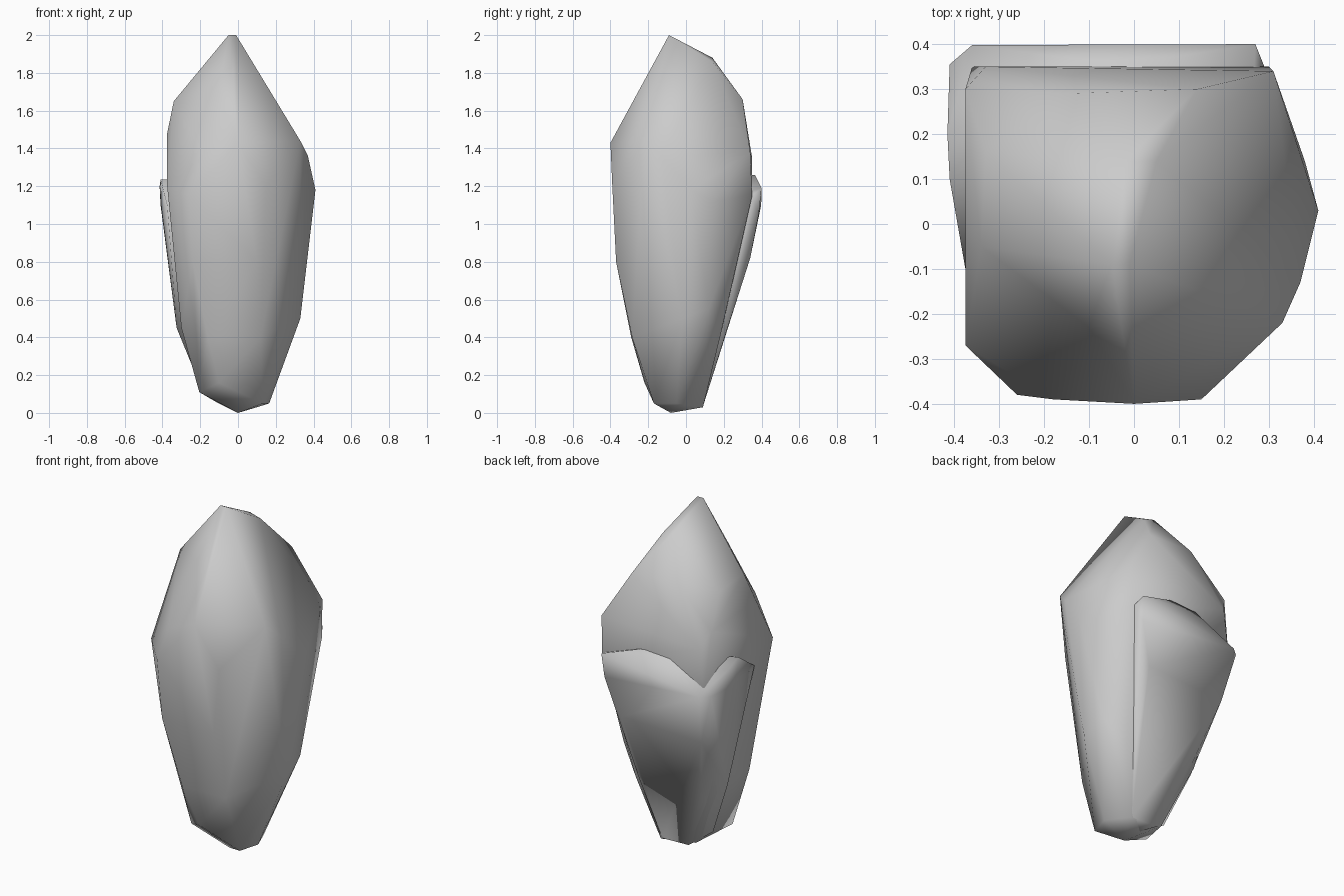
import bpy, bmesh


def hull(name, points):
    """Faceted stone chunk: convex hull of its corner points, smoothly shaded."""
    bm = bmesh.new()
    for p in points:
        bm.verts.new(p)
    res = bmesh.ops.convex_hull(bm, input=bm.verts[:])
    junk = {g for g in res["geom_interior"] + res["geom_unused"]
            if isinstance(g, bmesh.types.BMVert)}
    bmesh.ops.delete(bm, geom=list(junk), context='VERTS')
    bmesh.ops.recalc_face_normals(bm, faces=bm.faces[:])
    for f in bm.faces:
        f.smooth = True
    me = bpy.data.meshes.new(name)
    bm.to_mesh(me)
    bm.free()
    ob = bpy.data.objects.new(name, me)
    bpy.context.collection.objects.link(ob)
    return ob


# Main stone: pointed top, broad middle, narrow foot
hull("stone_body", [
    # tip and crown
    (-0.05, -0.09, 2.0), (-0.01, -0.09, 2.0), (-0.02, 0.14, 1.88), (0.05, 0.14, 1.86),
    (0.14, 0.30, 1.66), (-0.15, 0.29, 1.67), (-0.34, -0.05, 1.65), (-0.33, 0.16, 1.62),
    (-0.10, -0.23, 1.72),
    # shoulders
    (-0.18, -0.39, 1.36), (0.0, -0.40, 1.43), (0.33, -0.22, 1.44), (0.31, 0.34, 1.38),
    (-0.33, 0.35, 1.35), (-0.375, 0.30, 1.45), (-0.375, -0.08, 1.48),
    # waist
    (-0.375, -0.27, 1.2), (-0.26, -0.38, 1.15), (0.15, -0.39, 1.2), (0.37, -0.13, 1.36),
    (0.41, 0.03, 1.18), (0.38, 0.14, 1.12), (0.30, 0.35, 1.15), (-0.36, 0.35, 1.1),
    # lower sides
    (0.38, 0.02, 0.98), (-0.24, -0.36, 0.8), (0.10, -0.37, 0.8), (0.33, -0.02, 0.5),
    (0.32, 0.12, 0.55), (-0.30, -0.16, 0.45), (-0.16, -0.29, 0.4), (0.12, -0.285, 0.4),
    (-0.29, 0.15, 0.45), (0.20, 0.18, 0.4),
    # foot
    (-0.205, -0.14, 0.11), (-0.10, -0.22, 0.16), (0.13, -0.17, 0.05),
    (0.165, -0.05, 0.05), (0.10, 0.09, 0.03), (-0.12, 0.08, 0.06), (0.0, -0.08, 0.0),
])

# Raised layer wrapping the back and left, with a stepped rim
hull("back_layer", [
    # rim
    (-0.41, 0.10, 1.235), (-0.415, 0.20, 1.2), (-0.41, 0.355, 1.1), (-0.36, 0.398, 1.1),
    (-0.12, 0.365, 1.25), (0.05, 0.365, 1.26), (0.27, 0.40, 1.19), (0.29, 0.35, 1.15),
    (-0.375, -0.10, 1.1), (0.25, 0.0, 1.1),
    # sides tapering down into the foot
    (-0.405, 0.12, 1.08), (0.26, 0.385, 1.05), (-0.33, 0.33, 0.8), (0.18, 0.34, 0.82),
    (-0.325, 0.08, 0.45), (-0.24, 0.20, 0.45), (0.16, 0.21, 0.42),
    (-0.19, 0.02, 0.12), (-0.08, 0.09, 0.04), (0.09, 0.09, 0.035), (0.0, -0.05, 0.02),
])
